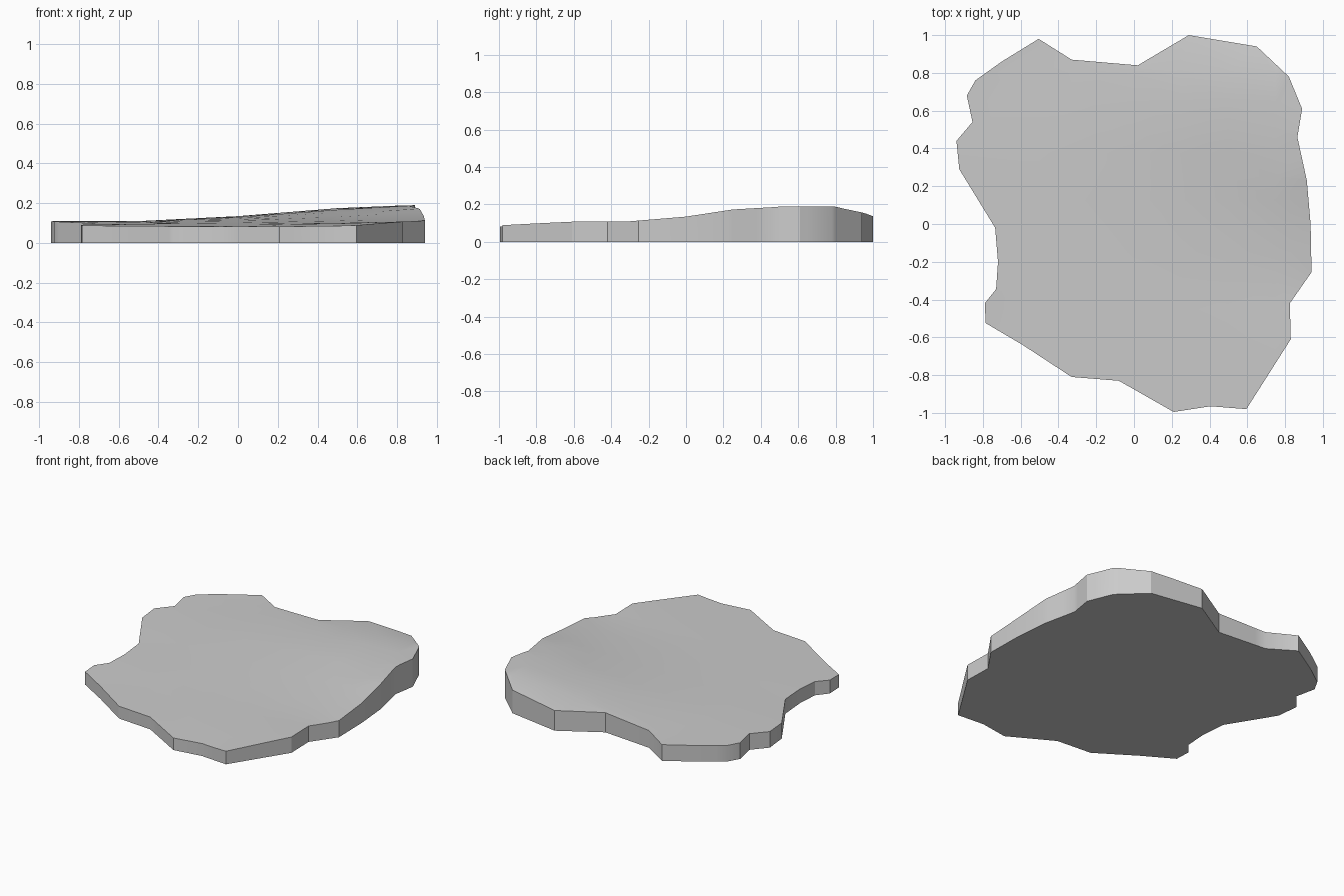
import bpy, bmesh, math

if "Cube" in bpy.data.objects:
    bpy.data.objects.remove(bpy.data.objects["Cube"])

# Irregular slab outline, clockwise seen from above
outline = [(-.505, .98), (-.33, .87), (.02, .84), (.29, 1), (.65, .94), (.82, .78),
           (.89, .61), (.865, .46), (.915, .23), (.935, 0), (.94, -.255), (.825, -.42),
           (.83, -.61), (.595, -.98), (.405, -.965), (.21, -.995), (-.08, -.83),
           (-.33, -.81), (-.59, -.64), (-.785, -.525), (-.79, -.42), (-.73, -.345),
           (-.72, -.2), (-.735, -.02), (-.925, .29), (-.94, .44), (-.855, .54),
           (-.885, .68), (-.84, .76), (-.7, .86)]

# Coarse height map of the gently rising top
xs = [-1, -.5, 0, .5, .9]
ys = [-1, -.6, -.3, 0, .25, .5, .8, 1]
heights = [[.08, .08, .08, .085, .10],
           [.085, .087, .09, .098, .11],
           [.095, .095, .097, .103, .11],
           [.10, .10, .107, .12, .135],
           [.107, .106, .118, .142, .173],
           [.11, .11, .13, .167, .19],
           [.11, .11, .135, .175, .192],
           [.11, .11, .125, .145, .15]]


def locate(v, stops):
    v = min(max(v, stops[0]), stops[-1])
    for i in range(len(stops) - 1):
        if v <= stops[i + 1]:
            return i, (v - stops[i]) / (stops[i + 1] - stops[i])


def height(x, y):
    i, s = locate(x, xs)
    j, t = locate(y, ys)
    low = heights[j][i] * (1 - s) + heights[j][i + 1] * s
    high = heights[j + 1][i] * (1 - s) + heights[j + 1][i + 1] * s
    return low * (1 - t) + high * t


# Flat prism from the outline
bm = bmesh.new()
bottom = [bm.verts.new((x, y, 0)) for x, y in outline]
top = [bm.verts.new((x, y, .1)) for x, y in outline]
bm.faces.new(bottom)
bm.faces.new(top)
for k in range(len(outline)):
    n = (k + 1) % len(outline)
    bm.faces.new((bottom[k], bottom[n], top[n], top[k]))

# Slice into a grid so the top can roll smoothly
cuts = [((v, 0, 0), (1, 0, 0)) for v in (-.75, -.5, -.25, 0, .25, .5, .75)]
cuts += [((0, v, 0), (0, 1, 0)) for v in (-.8, -.6, -.45, -.3, -.15, 0, .125, .25, .375, .5, .65, .8)]
for co, no in cuts:
    bmesh.ops.bisect_plane(bm, geom=bm.verts[:] + bm.edges[:] + bm.faces[:],
                           plane_co=co, plane_no=no, dist=1e-5)
bmesh.ops.triangulate(bm, faces=bm.faces[:])
for v in bm.verts:
    if v.co.z > .05:
        v.co.z = height(v.co.x, v.co.y)
bmesh.ops.recalc_face_normals(bm, faces=bm.faces[:])

mesh = bpy.data.meshes.new("rock_slab")
bm.to_mesh(mesh)
bm.free()
slab = bpy.data.objects.new("rock_slab", mesh)
bpy.context.collection.objects.link(slab)
bpy.context.view_layer.objects.active = slab
slab.select_set(True)
bpy.ops.object.shade_smooth_by_angle(angle=math.radians(30))
